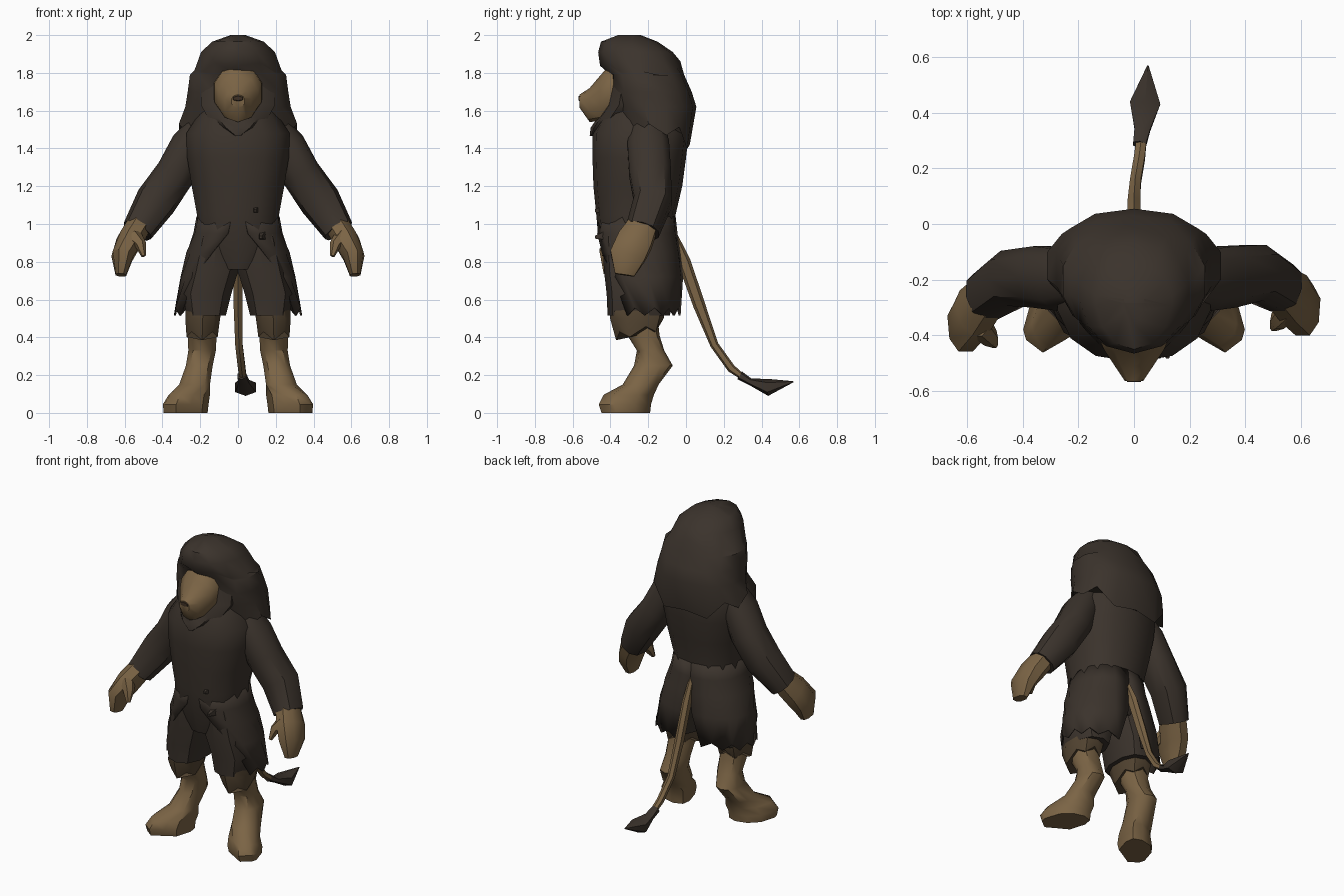
import bpy, bmesh, math
from mathutils import Vector


def srgb(*c):
    return tuple(((v / 255 + 0.055) / 1.055) ** 2.4 for v in c) + (1,)


def material(name, *c):
    m = bpy.data.materials.new(name)
    m.diffuse_color = srgb(*c)
    return m


DARK = material("dark brown cloth and hair", 59, 51, 44)
TAN = material("tan fur", 123, 100, 69)
BROWN = material("knee brown", 84, 69, 50)
NOSE = material("nose dark", 62, 48, 36)


def finish(name, bm, mat):
    bmesh.ops.recalc_face_normals(bm, faces=bm.faces)
    me = bpy.data.meshes.new(name)
    bm.to_mesh(me)
    bm.free()
    me.materials.append(mat)
    ob = bpy.data.objects.new(name, me)
    bpy.context.collection.objects.link(ob)
    return ob


def loft(name, rings, mat, n=10, u=(1, 0, 0), v=None, power=0.85, shift=None):
    """Skin rings (x, y, z, a, b); with v=None the rings turn to follow the path."""
    bm = bmesh.new()
    pts = [Vector(r[:3]) for r in rings]
    loops = []
    for i, r in enumerate(rings):
        U = Vector(u)
        if v is None:
            t = (pts[min(i + 1, len(pts) - 1)] - pts[max(i - 1, 0)]).normalized()
            U = (U - t * U.dot(t)).normalized()
            V = t.cross(U)
        else:
            V = Vector(v)
        loop = []
        for k in range(n):
            a = 2 * math.pi * (k + 0.5) / n
            c, s = math.cos(a), math.sin(a)
            p = pts[i] + U * r[3] * math.copysign(abs(c) ** power, c) \
                + V * r[4] * math.copysign(abs(s) ** power, s)
            if shift:
                p += shift(i, k, c, s)
            loop.append(bm.verts.new(p))
        loops.append(loop)
    for A, B in zip(loops, loops[1:]):
        for k in range(n):
            bm.faces.new((A[k], A[(k + 1) % n], B[(k + 1) % n], B[k]))
    bm.faces.new(loops[0])
    bm.faces.new(loops[-1])
    return finish(name, bm, mat)


def yspan(rows, x=0):
    """Rows of (z, half width, front y, back y) to horizontal rings."""
    return [(x, (f + b) / 2, z, w, (b - f) / 2) for z, w, f, b in rows]


FLAT = (0, 1, 0)

# Torso
loft("torso", yspan([(0.76, 0.13, -0.42, -0.09), (0.93, 0.225, -0.465, -0.06),
                     (1.05, 0.222, -0.475, -0.055), (1.2, 0.25, -0.49, -0.02),
                     (1.35, 0.275, -0.495, 0.0), (1.48, 0.28, -0.495, 0.015),
                     (1.6, 0.2, -0.44, 0.0)]), DARK, 14, v=FLAT)


# Mane: hair cap with a pointed brow and a ragged hem that drops at the back
def hem(i, k, c, s):
    dy = 0.05 * c * c if i < 4 and s < 0 else 0
    dz = 0
    if i == 7:
        dz = -0.11 * max(s, 0) ** 4 + (0.03 if k % 2 else -0.03)
    elif i == 3:
        dz = -0.05 * c * c + (0.012 if k % 2 else -0.012)
    return Vector((0, dy, dz))


loft("mane", yspan([(2.0, 0.04, -0.36, -0.24), (1.965, 0.14, -0.45, -0.15),
                    (1.91, 0.2, -0.465, -0.07), (1.85, 0.235, -0.455, -0.03),
                    (1.79, 0.26, -0.40, -0.01), (1.7, 0.272, -0.40, 0.03),
                    (1.62, 0.285, -0.38, 0.055), (1.5, 0.32, -0.32, 0.02)]),
     DARK, 14, v=FLAT, shift=hem)

# Beard below the face
loft("beard", yspan([(1.74, 0.2, -0.40, -0.2), (1.63, 0.205, -0.425, -0.2),
                     (1.56, 0.165, -0.47, -0.25), (1.51, 0.1, -0.505, -0.3),
                     (1.465, 0.015, -0.51, -0.42)]), DARK, 10, v=FLAT)

# Face and snout, lofted forwards, with a thin nose and mouth line
loft("face", [(0, -0.36, 1.70, 0.135, 0.135), (0, -0.415, 1.695, 0.13, 0.135),
              (0, -0.455, 1.665, 0.11, 0.12), (0, -0.51, 1.63, 0.072, 0.09),
              (0, -0.563, 1.65, 0.035, 0.035)], TAN, 10, v=(0, 0, 1))
loft("nose", [(0, -0.559, 1.665, 0.034, 0.018), (0, -0.568, 1.665, 0.026, 0.012)],
     NOSE, 6, v=(0, 0, 1))

# Coat fastenings: little pointed tabs on the front
for i, (x, z) in enumerate([(0.1, 1.08), (0.13, 0.94)]):
    loft("coat_tab_%d" % i, [(x, -0.43, z, 0.025, 0.03), (x - 0.01, -0.482, z - 0.01, 0.008, 0.01)],
         DARK, 4, v=(0, 0, 1))


def coat_tail(side):
    """Half skirt, split at the back and sweeping open at the front."""
    # z, half width, front y, back y, front angle, back angle
    rows = [(1.04, 0.215, -0.46, -0.06, 84, 90), (0.95, 0.232, -0.468, -0.05, 80, 90),
            (0.85, 0.27, -0.46, -0.035, 64, 89),
            (0.72, 0.3, -0.44, -0.02, 43, 86), (0.535, 0.335, -0.40, -0.03, 27, 78)]
    bm = bmesh.new()
    grid, n = [], 8
    for i, (z, w, f, b, fa, ba) in enumerate(rows):
        line = []
        for k in range(n + 1):
            a = math.radians(-fa + (fa + ba) * k / n)
            c, s = math.cos(a), math.sin(a)
            dz = (0.02 if k % 2 else -0.02) if i == 4 else 0
            line.append(bm.verts.new((side * w * abs(c) ** 0.85,
                                      (f + b) / 2 + (b - f) / 2 * math.copysign(abs(s) ** 0.85, s), z + dz)))
        grid.append(line)
    for A, B in zip(grid, grid[1:]):
        for k in range(n):
            bm.faces.new((A[k], A[k + 1], B[k + 1], B[k]))
    ob = finish("coat_tail", bm, DARK)
    ob.modifiers.new("thickness", 'SOLIDIFY').thickness = 0.01
    ob.modifiers["thickness"].offset = 0


for s in (1, -1):
    back = 0 if s > 0 else 1          # the left arm reaches further forward
    coat_tail(s)

    # Sleeve, hand and thumb
    loft("sleeve", [(s * 0.2, -0.2, 1.52, 0.09, 0.07), (s * 0.255, -0.2, 1.42, 0.115, 0.1),
                    (s * 0.33, -0.19, 1.27, 0.115, 0.105),
                    (s * 0.435, -0.175 - 0.02 * back, 1.12, 0.105, 0.11),
                    (s * 0.532, -0.23 - 0.03 * back, 0.965, 0.092, 0.084)], DARK, 10, u=(0, 1, 0))
    dy = -0.06 * back
    loft("hand", [(s * 0.52, -0.222 + dy / 2, 1.0, 0.08, 0.07),
                  (s * 0.575, -0.27 + dy * 0.8, 0.91, 0.1, 0.07),
                  (s * 0.612, -0.31 + dy, 0.83, 0.1, 0.06),
                  (s * 0.62, -0.325 + dy, 0.73, 0.055, 0.03)], TAN, 8, u=(0, 1, 0))
    loft("thumb", [(s * 0.55, -0.31 + dy, 0.93, 0.045, 0.045),
                   (s * 0.515, -0.35 + dy, 0.89, 0.035, 0.03),
                   (s * 0.5, -0.375 + dy, 0.83, 0.012, 0.012)], TAN, 6, u=(0, 1, 0))

    # Shorts leg
    loft("shorts_leg", [(s * 0.11, -0.26, 0.95, 0.11, 0.18), (s * 0.13, -0.255, 0.76, 0.14, 0.18),
                        (s * 0.165, -0.245, 0.63, 0.135, 0.175),
                        (s * 0.168, -0.25, 0.515, 0.108, 0.165)], DARK, 10, v=FLAT)

    # Ragged knee band
    loft("knee_band", [(s * 0.18, -0.255, 0.56, 0.1, 0.145), (s * 0.187, -0.26, 0.5, 0.096, 0.142),
                       (s * 0.19, -0.255, 0.43, 0.086, 0.115)], BROWN, 10, v=FLAT,
         shift=lambda i, k, c, t: Vector((0, 0, (0.02 * (-1) ** k + 0.025 * t) if i == 2 else 0)))

    # Leg with backward hock running into a splayed foot with uneven toes
    def splay(i, k, c, t):
        toe = 0.012 * (-1) ** k if i > 4 and t < -0.3 else 0
        return Vector((-s * 0.05 * t if i > 4 else 0, toe, 0))

    loft("leg_and_foot", yspan([(0.5, 0.08, -0.37, -0.15), (0.41, 0.08, -0.31, -0.14),
                                (0.33, 0.076, -0.26, -0.115)], s * 0.19)
         + yspan([(0.25, 0.074, -0.275, -0.07)], s * 0.205)
         + yspan([(0.15, 0.085, -0.335, -0.145)], s * 0.23)
         + yspan([(0.095, 0.098, -0.425, -0.17)], s * 0.258)
         + yspan([(0.045, 0.11, -0.45, -0.185), (0.0, 0.105, -0.435, -0.19)], s * 0.277),
         TAN, 10, v=FLAT, shift=splay)

# Tail and its pointed tuft
loft("tail", [(0, -0.07, 0.95, 0.015, 0.02), (0, -0.01, 0.8, 0.025, 0.035), (0, 0.07, 0.57, 0.026, 0.032),
              (0.005, 0.15, 0.36, 0.022, 0.022), (0.02, 0.24, 0.235, 0.022, 0.022),
              (0.03, 0.33, 0.168, 0.02, 0.013)], TAN, 6)
loft("tail_tuft", [(0.02, 0.285, 0.198, 0.026, 0.024), (0.03, 0.34, 0.165, 0.032, 0.018),
                   (0.04, 0.435, 0.135, 0.062, 0.045), (0.05, 0.568, 0.165, 0.003, 0.003)],
     DARK, 6)

# Soft shading with sharp creases
for ob in bpy.context.scene.objects:
    ob.select_set(True)
    bpy.context.view_layer.objects.active = ob
bpy.ops.object.shade_smooth_by_angle(angle=math.radians(40))
